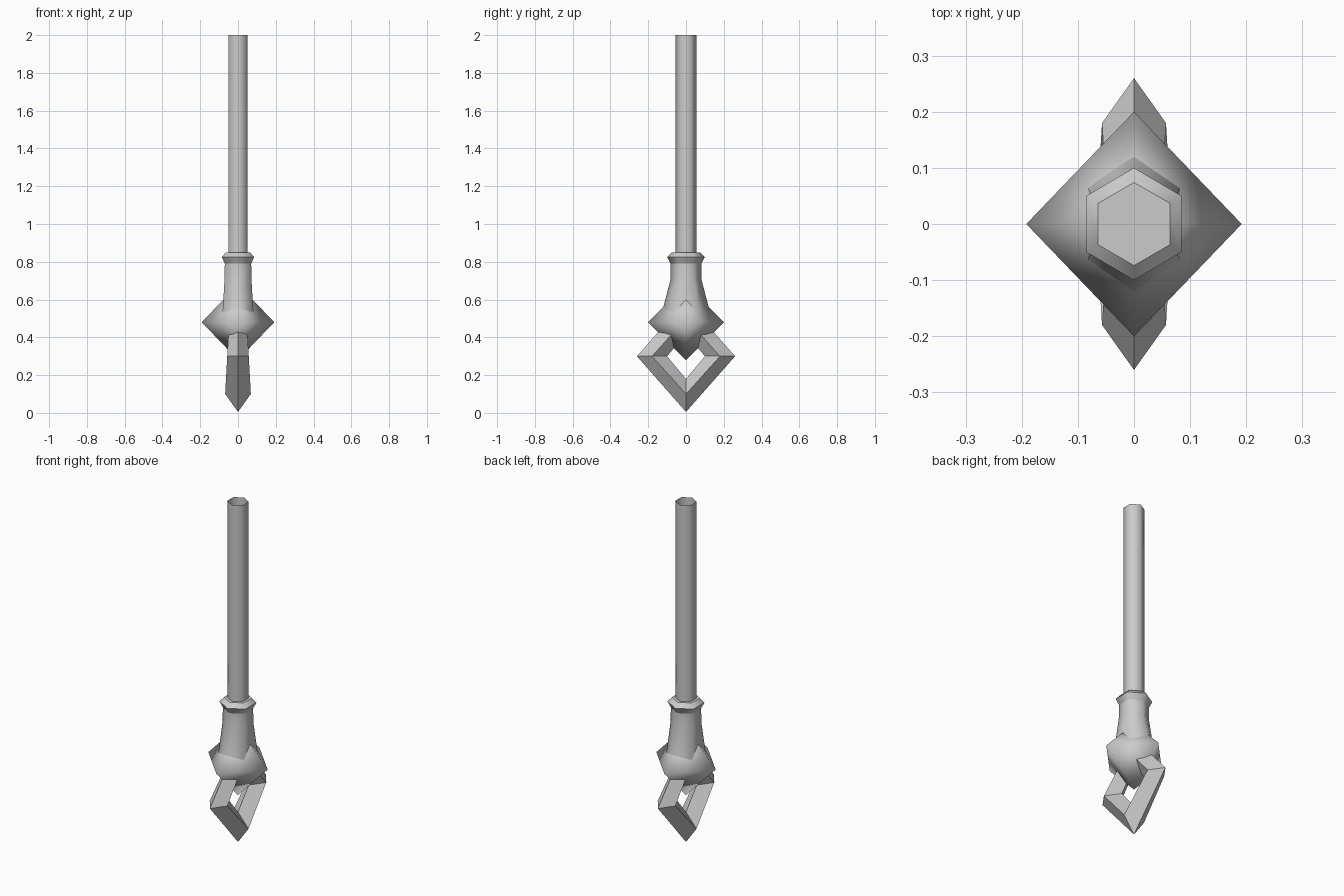
import bpy
import bmesh
import math

cube = bpy.data.objects.get("Cube")
if cube:
    bpy.data.objects.remove(cube, do_unlink=True)

# Single plain material
metal = bpy.data.materials.new("plain grey")
metal.use_nodes = True
GREY = (0.6, 0.6, 0.6, 1)
metal.diffuse_color = GREY
metal.node_tree.nodes["Principled BSDF"].inputs["Base Color"].default_value = GREY


def finish(name, bm, smooth):
    bmesh.ops.recalc_face_normals(bm, faces=bm.faces)
    for f in bm.faces:
        f.smooth = smooth
    mesh = bpy.data.meshes.new(name)
    bm.to_mesh(mesh)
    bm.free()
    mesh.materials.append(metal)
    ob = bpy.data.objects.new(name, mesh)
    bpy.context.collection.objects.link(ob)
    return ob


def bridge(bm, a, b):
    n = len(a)
    for i in range(n):
        j = (i + 1) % n
        bm.faces.new((a[i], a[j], b[j], b[i]))


def hex_loft(name, rings, cap_top=False, sharp_rings=False):
    """Six-sided tube through (z, x half-width, y half-width) rings."""
    bm = bmesh.new()
    loops = []
    for z, rx, ry in rings:
        angles = [math.radians(90 + 60 * i) for i in range(6)]
        k = rx / math.cos(math.radians(30))
        loops.append([bm.verts.new((k * math.cos(a), ry * math.sin(a), z)) for a in angles])
    for a, b in zip(loops, loops[1:]):
        bridge(bm, a, b)
    if cap_top:
        bm.faces.new(loops[-1])
    if sharp_rings:
        for e in bm.edges:
            if abs(e.verts[0].co.z - e.verts[1].co.z) < 1e-5:
                e.smooth = False
    return finish(name, bm, True)


# Open hollow shaft
hex_loft("shaft", [(0.84, 0.049, 0.056), (2.0, 0.049, 0.056)])

# Flared socket and its collar
hex_loft("socket", [(0.5, 0.084, 0.135), (0.56, 0.08, 0.12), (0.71, 0.071, 0.081), (0.79, 0.07, 0.081)])
hex_loft("collar", [(0.79, 0.07, 0.081), (0.825, 0.085, 0.1), (0.85, 0.064, 0.074)],
         cap_top=True, sharp_rings=True)

# Eight-faced knob
bm = bmesh.new()
R, MID = 0.2, 0.48
top, low = (bm.verts.new((0, 0, MID + s * R)) for s in (1, -1))
girdle = [bm.verts.new(p + (MID,)) for p in ((0.192, 0), (0, R), (-0.192, 0), (0, -R))]
for i in range(4):
    for tip in (top, low):
        bm.faces.new((girdle[i], girdle[(i + 1) % 4], tip))
finish("knob", bm, True)

# Diamond link with a diamond cross-section, thicker towards the bottom
bm = bmesh.new()
corners = ((0, -1, 0.068), (1, 0, 0.057), (0, 1, 0.046), (-1, 0, 0.057))
sections = []
for cy, cz, half in corners:
    def point(x, y, z):
        return bm.verts.new((x, cy * y, 0.3 + cz * z))
    sections.append([point(0, 0.26, 0.295), point(half, 0.18, 0.2),
                     point(0, 0.1, 0.12), point(-half, 0.18, 0.2)])
for i in range(4):
    bridge(bm, sections[i], sections[(i + 1) % 4])
finish("link", bm, False)
